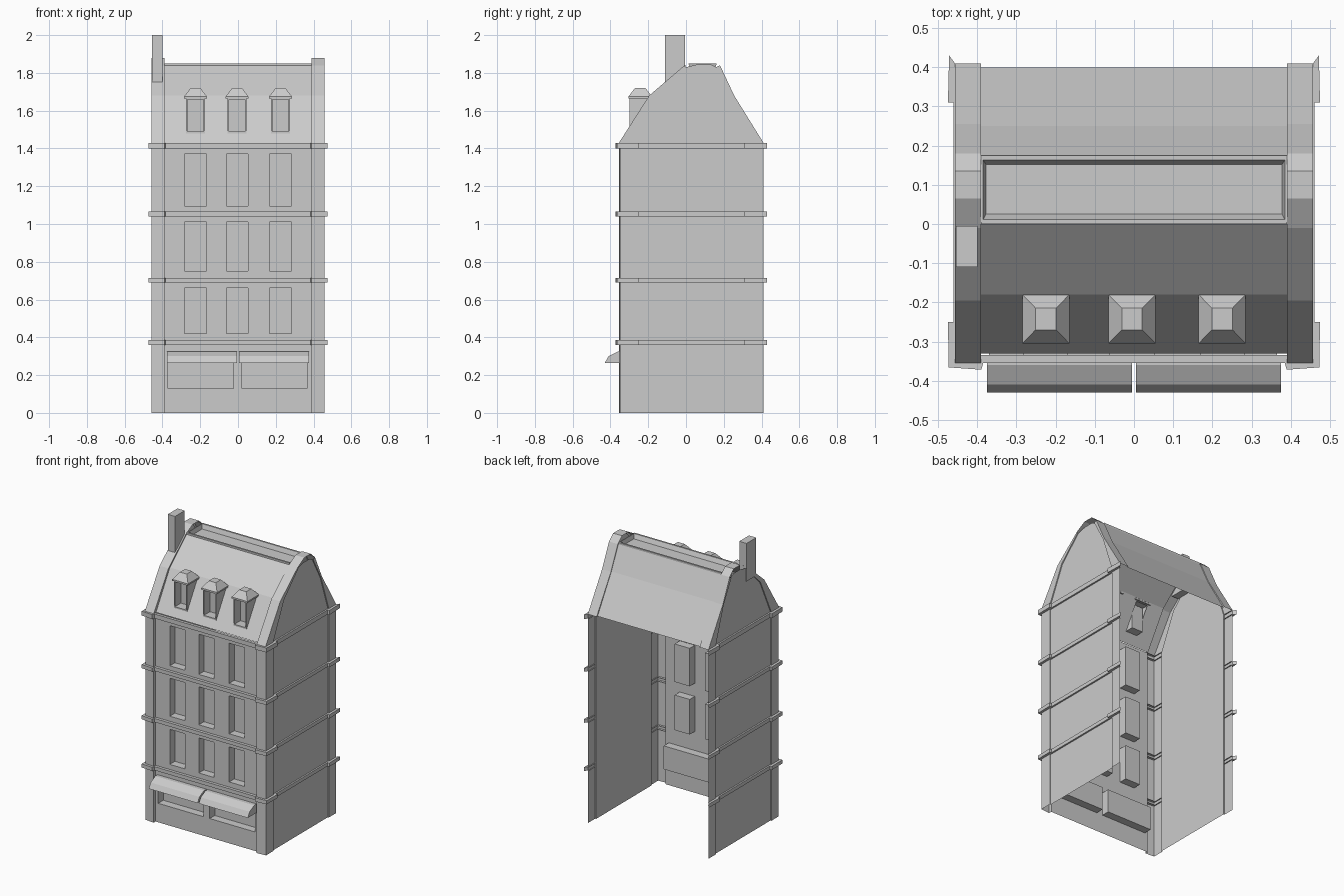
import bpy, bmesh

if "Cube" in bpy.data.objects:
    bpy.data.objects.remove(bpy.data.objects["Cube"])

WIN_X = (-0.225, -0.005, 0.225)


def obj(name, quads, mirror=False):
    """Mesh object from a list of faces given as corner points."""
    bm = bmesh.new()
    for q in quads:
        bm.faces.new([bm.verts.new(p) for p in q])
    bmesh.ops.remove_doubles(bm, verts=bm.verts, dist=0.0003)
    bmesh.ops.recalc_face_normals(bm, faces=bm.faces)
    me = bpy.data.meshes.new(name)
    bm.to_mesh(me)
    bm.free()
    o = bpy.data.objects.new(name, me)
    bpy.context.collection.objects.link(o)
    if mirror:
        o.modifiers.new("mirror", 'MIRROR')
    return o


def bridge(a, b, skip=()):
    return [(a[i], a[i + 1], b[i + 1], b[i]) for i in range(len(a) - 1) if i not in skip]


def prism(a, b):
    """Closed solid between two matching loops."""
    return bridge(a + a[:1], b + b[:1]) + [a, b]


def rect(x0, x1, y0, y1, z):
    return [(x0, y0, z), (x1, y0, z), (x1, y1, z), (x0, y1, z)]


def upright(x0, x1, z0, z1, y):
    return [(x0, y, z0), (x1, y, z0), (x1, y, z1), (x0, y, z1)]


def panel(x0, x1, z0, z1, spans, oz0, oz1, yf):
    """Wall sheet with a row of openings; yf gives y at height z."""
    xs = [x0] + [x for s in spans for x in s] + [x1]
    zs = [z0, oz0, oz1, z1]
    out = []
    for i in range(len(xs) - 1):
        for j in range(3):
            if i % 2 and j == 1:
                continue
            a, b, c, d = xs[i], xs[i + 1], zs[j], zs[j + 1]
            out.append([(a, yf(c), c), (b, yf(c), c), (b, yf(d), d), (a, yf(d), d)])
    return out


def recess(x0, x1, z0, z1, y0, y1):
    a, b = upright(x0, x1, z0, z1, y0), upright(x0, x1, z0, z1, y1)
    return bridge(a + a[:1], b + b[:1]) + [b]


# front wall, storey by storey, with recessed windows
FY = -0.335
wins = [(c - 0.057, c + 0.057) for c in WIN_X]
shops = [(-0.37, -0.025), (0.02, 0.365)]
storeys = [("shop_front", 0, 0.37, shops, 0.13, 0.29),
           ("first_floor_front", 0.37, 0.70, wins, 0.42, 0.66),
           ("second_floor_front", 0.70, 1.05, wins, 0.75, 1.01),
           ("third_floor_front", 1.05, 1.43, wins, 1.095, 1.37)]
for name, z0, z1, spans, a, b in storeys:
    q = panel(-0.39, 0.39, z0, z1, spans, a, b, lambda z: FY)
    for s in spans:
        q += recess(*s, a, b, FY, FY + 0.055)
    obj(name, q)

# side walls with corner pilasters
plan = [(0.39, FY), (0.39, -0.355), (0.457, -0.35), (0.457, -0.27), (0.45, -0.27),
        (0.45, 0.33), (0.457, 0.33), (0.457, 0.41)]
obj("side_wall", bridge([(x, y, 0) for x, y in plan], [(x, y, 1.43) for x, y in plan]), True)

# string courses wrapping front and sides, stepping out at the corners
outer = [(0, -0.355), (0.385, -0.355), (0.39, -0.372), (0.473, -0.366), (0.475, -0.25),
         (0.461, -0.25), (0.461, 0.31), (0.475, 0.31), (0.472, 0.43), (0.457, 0.41)]
inner = [(0, FY), (0.388, FY), (0.39, FY), (0.45, FY), (0.45, -0.25),
         (0.45, -0.25), (0.45, 0.31), (0.45, 0.31), (0.45, 0.40), (0.45, 0.405)]
for n, (z0, z1) in enumerate([(0.36, 0.385), (0.69, 0.715), (1.04, 1.065), (1.40, 1.43)]):
    q = []
    lo, hi = [[(x, y, z) for x, y in outer] for z in (z0, z1)]
    q += bridge(lo, hi)
    for z, o in ((z0, lo), (z1, hi)):
        i = [(x, y, z) for x, y in inner]
        for k, f in enumerate(bridge(o, i)):
            if k not in (4, 6):
                q.append([p for m, p in enumerate(f) if p != f[m - 1]])
    obj("string_course_%d" % (n + 1), q, True)

# shop awnings
prof = [(-0.335, 0.265), (-0.43, 0.265), (-0.41, 0.30), (-0.36, 0.325), (-0.335, 0.325)]
for side, x0, x1 in (("left", -0.375, -0.005), ("right", 0.005, 0.375)):
    obj("awning_" + side, prism([(x0, y, z) for y, z in prof], [(x1, y, z) for y, z in prof]))

# mansard roof, lower front slope has dormer openings
slope = lambda z: -0.33 + (z - 1.43) * 0.6
doors = [(c - 0.043, c + 0.043) for c in WIN_X]
obj("roof_front_lower", panel(-0.39, 0.39, 1.43, 1.68, doors, 1.49, 1.66, slope))
upper = [(-0.18, 1.68), (0, 1.838), (0, 1.85)]
back = [(0.175, 1.85), (0.175, 1.838), (0.25, 1.68), (0.40, 1.43)]
q = []
for p in (upper, back):
    q += bridge([(-0.39, y, z) for y, z in p], [(0.39, y, z) for y, z in p])
obj("roof_slopes", q)

# flat roof top: rim with sunken panel
loops = [rect(-0.39, 0.39, 0, 0.175, 1.85), rect(-0.385, 0.385, 0.012, 0.163, 1.85),
         rect(-0.378, 0.378, 0.025, 0.152, 1.82)]
q = [loops[2]]
for a, b in zip(loops, loops[1:]):
    q += bridge(a + a[:1], b + b[:1])
obj("roof_top", q)

# gable ends with raised coping
cop = [(-0.355, 1.43), (-0.195, 1.68), (-0.01, 1.838), (0.065, 1.88), (0.135, 1.88),
       (0.18, 1.84), (0.255, 1.68), (0.41, 1.43)]
face = [(-0.27, 1.43), (-0.155, 1.675), (0.0, 1.83), (0.06, 1.845), (0.13, 1.845),
        (0.16, 1.83), (0.245, 1.675), (0.33, 1.43)]
roof = [(-0.33, 1.43), (-0.18, 1.68), (0, 1.838), (0.06, 1.85), (0.13, 1.85),
        (0.175, 1.838), (0.25, 1.68), (0.40, 1.43)]
at = lambda p, x: [(x, y, z) for y, z in p]
q = bridge(at(cop, 0.39), at(cop, 0.457))
q += bridge(at(cop, 0.457), at(face, 0.457), (2, 3, 4))
q += bridge(at(cop, 0.39), at(roof, 0.39), (2, 3, 4))
q += bridge(at(face, 0.457), at(face, 0.45), (2, 3, 4))
q.append(at(face, 0.45))
obj("gable", q, True)

# chimney
obj("chimney", prism(rect(-0.455, -0.40, -0.11, -0.005, 1.74), rect(-0.455, -0.40, -0.11, -0.005, 2.0)))

# dormers: framed recess, cheeks and hipped cap
for n, c in enumerate(WIN_X):
    w, i, y = 0.05, 0.043, -0.30
    q = recess(c - i, c + i, 1.49, 1.66, y, -0.235)
    q += panel(c - w, c + w, 1.48, 1.67, [(c - i, c + i)], 1.49, 1.66, lambda z: y)
    for s in (c - w, c + w):
        q.append([(s, y, 1.48), (s, slope(1.67), 1.67), (s, y, 1.67)])
    obj("dormer_%d" % (n + 1), q)
    caps = [rect(c - 0.06, c + 0.06, -0.305, -0.18, 1.665), rect(c - 0.06, c + 0.06, -0.305, -0.18, 1.675),
            rect(c - 0.026, c + 0.026, -0.27, -0.215, 1.72)]
    q = [caps[0], caps[2]]
    for a, b in zip(caps, caps[1:]):
        q += bridge(a + a[:1], b + b[:1])
    obj("dormer_cap_%d" % (n + 1), q)
